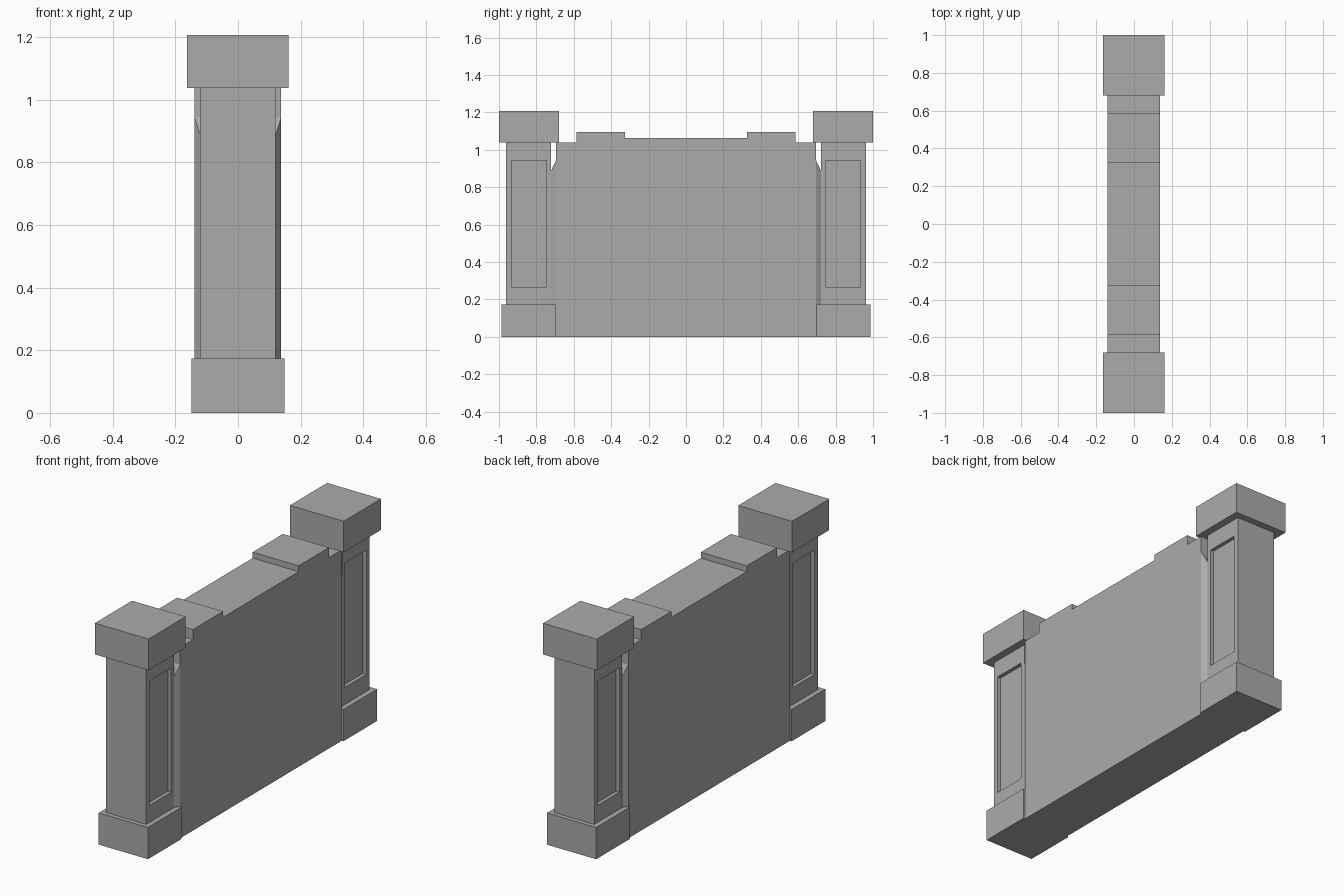
import bpy, bmesh

if "Cube" in bpy.data.objects:
    bpy.data.objects.remove(bpy.data.objects["Cube"])

# Dark grey stone
stone = bpy.data.materials.new("dark_stone")
stone.diffuse_color = (0.41, 0.41, 0.41, 1)
stone.use_nodes = True
stone.node_tree.nodes["Principled BSDF"].inputs["Base Color"].default_value = stone.diffuse_color


def finish(bm, name):
    bmesh.ops.recalc_face_normals(bm, faces=bm.faces[:])
    mesh = bpy.data.meshes.new(name)
    bm.to_mesh(mesh)
    bm.free()
    mesh.materials.append(stone)
    obj = bpy.data.objects.new(name, mesh)
    bpy.context.collection.objects.link(obj)
    return obj


def box_bm(x0, x1, y0, y1, z0, z1):
    bm = bmesh.new()
    bmesh.ops.create_cube(bm, size=1)
    for v in bm.verts:
        v.co.x = x1 if v.co.x > 0 else x0
        v.co.y = y1 if v.co.y > 0 else y0
        v.co.z = z1 if v.co.z > 0 else z0
    return bm


# Wall: stepped profile in y/z, extruded across x
half = [(0.695, 0), (0.695, 0.945), (0.695, 1.04), (0.585, 1.04),
        (0.585, 1.095), (0.325, 1.095), (0.325, 1.063)]
profile = half + [(-y, z) for y, z in reversed(half)]
bm = bmesh.new()
left = [bm.verts.new((-0.139, y, z)) for y, z in profile]
right = [bm.verts.new((0.138, y, z)) for y, z in profile]
bm.faces.new(left)
bm.faces.new(right[::-1])
n = len(profile)
for i in range(n):
    j = (i + 1) % n
    bm.faces.new((left[i], left[j], right[j], right[i]))
bmesh.ops.recalc_face_normals(bm, faces=bm.faces[:])

# Chamfered wall ends, stopping below the caps with a sloped top
ends = [f for f in bm.faces
        if abs(f.normal.y) > 0.9 and f.calc_center_median().z < 0.6]
for face in bmesh.ops.extrude_discrete_faces(bm, faces=ends)["faces"]:
    for v in face.verts:
        v.co.x = 0.12 if v.co.x > 0 else -0.12
        v.co.y = 0.722 if v.co.y > 0 else -0.722
        if v.co.z > 0.5:
            v.co.z = 0.887
finish(bm, "wall")

# Two pillars: base, panelled shaft, cap
for side, label in ((-1, "front"), (1, "back")):
    def span(a, b):
        return sorted((side * a, side * b))

    finish(box_bm(-0.149, 0.148, *span(0.697, 0.986), 0, 0.173), label + "_pillar_base")
    finish(box_bm(-0.163, 0.161, *span(0.68, 1.0), 1.038, 1.208), label + "_pillar_cap")

    # Shaft with a sunken rectangular panel on each broad side
    y0, y1 = span(0.722, 0.962)
    bm = box_bm(-0.121, 0.12, y0, y1, 0.173, 1.038)
    p0, p1 = span(0.747, 0.933)
    for face in [f for f in bm.faces if abs(f.normal.x) > 0.9]:
        sx = 1 if face.normal.x > 0 else -1
        bmesh.ops.inset_region(bm, faces=[face], thickness=0.02)
        ym, zm = (y0 + y1) / 2, 0.6
        for v in face.verts:
            v.co.y = p1 if v.co.y > ym else p0
            v.co.z = 0.943 if v.co.z > zm else 0.266
        inner = bmesh.ops.extrude_discrete_faces(bm, faces=[face])["faces"][0]
        for v in inner.verts:
            v.co.x -= sx * 0.02
    finish(bm, label + "_pillar_shaft")
